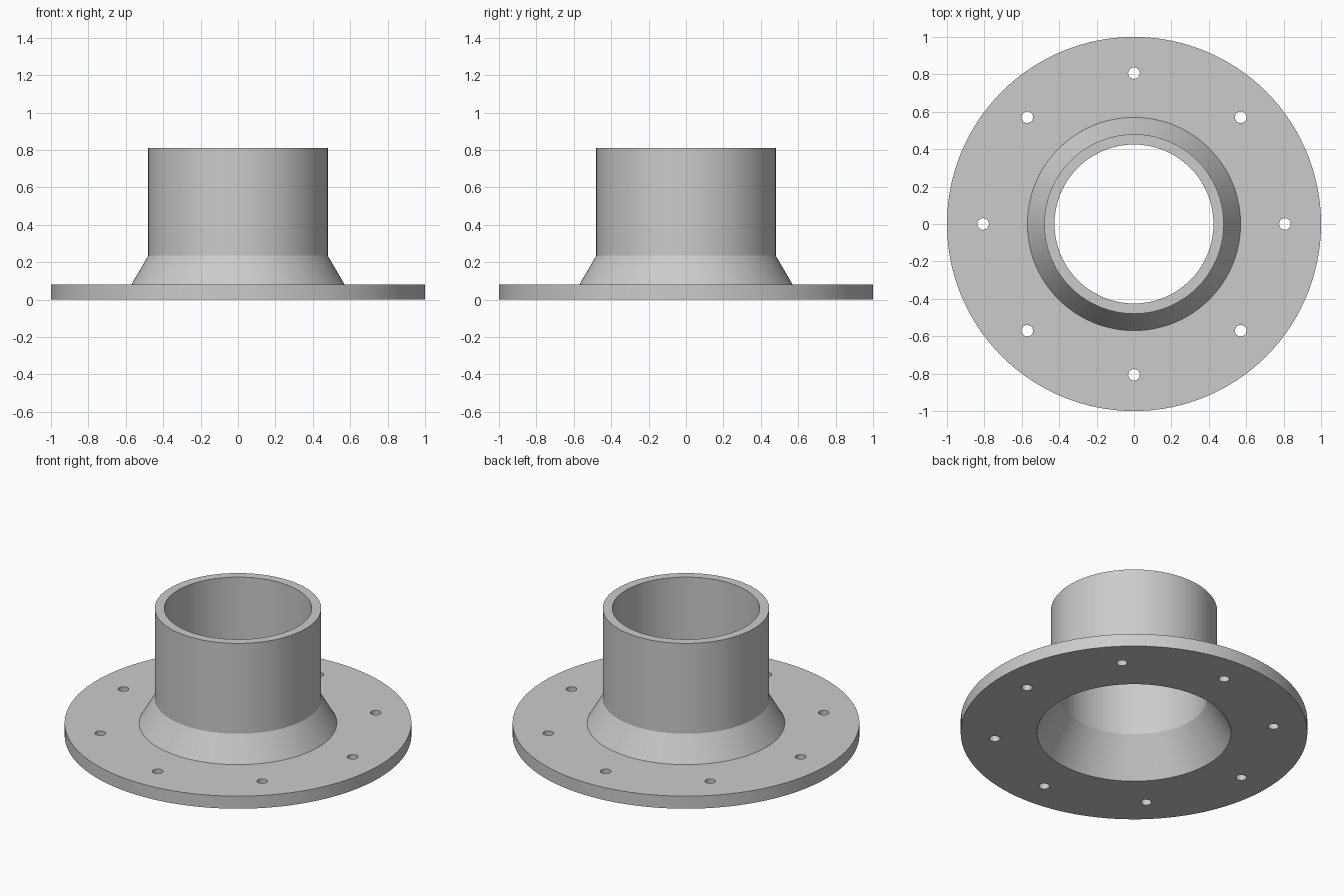
import bpy
import bmesh
import math
from mathutils import Matrix

if "Cube" in bpy.data.objects:
    bpy.data.objects.remove(bpy.data.objects["Cube"], do_unlink=True)

SEGMENTS = 128

steel = bpy.data.materials.new("grey_steel")
steel.use_nodes = True
GREY = (0.6, 0.6, 0.6, 1)
steel.diffuse_color = GREY
steel.node_tree.nodes["Principled BSDF"].inputs["Base Color"].default_value = GREY


def make_object(name, bm):
    mesh = bpy.data.meshes.new(name)
    bmesh.ops.recalc_face_normals(bm, faces=bm.faces)
    bm.to_mesh(mesh)
    bm.free()
    obj = bpy.data.objects.new(name, mesh)
    bpy.context.collection.objects.link(obj)
    mesh.materials.append(steel)
    return obj


def lathe(name, profile):
    """Revolve a closed (radius, height) profile around the z axis."""
    bm = bmesh.new()
    rings = []
    for i in range(SEGMENTS):
        a = math.tau * i / SEGMENTS
        rings.append([bm.verts.new((r * math.cos(a), r * math.sin(a), z))
                      for r, z in profile])
    n = len(profile)
    for i, ring in enumerate(rings):
        after = rings[(i + 1) % SEGMENTS]
        for j in range(n):
            k = (j + 1) % n
            bm.faces.new((ring[j], after[j], after[k], ring[k]))
    return make_object(name, bm)


# Flange plate, flared collar and straight pipe in one section
flange = lathe("flanged_pipe", [
    (1.0, 0.0), (1.0, 0.08), (0.57, 0.08), (0.48, 0.235), (0.48, 0.81),
    (0.425, 0.81), (0.425, 0.235), (0.56, 0.0)])

# Ring of eight bolt holes
bm = bmesh.new()
for i in range(8):
    a = math.tau * i / 8
    place = Matrix.Translation((0.807 * math.cos(a), 0.807 * math.sin(a), 0.04))
    bmesh.ops.create_cone(bm, cap_ends=True, segments=32, radius1=0.031,
                          radius2=0.031, depth=0.3, matrix=place)
cutter = make_object("bolt_hole_cutter", bm)
cutter.hide_render = True

drill = flange.modifiers.new("bolt_holes", "BOOLEAN")
drill.operation = "DIFFERENCE"
drill.solver = "EXACT"
drill.object = cutter

# Apply the holes, then shade smooth with crisp edges
bpy.ops.object.select_all(action="DESELECT")
bpy.context.view_layer.objects.active = flange
flange.select_set(True)
bpy.ops.object.modifier_apply(modifier=drill.name)
bpy.data.objects.remove(cutter, do_unlink=True)
bpy.ops.object.shade_smooth_by_angle(angle=math.radians(25))
